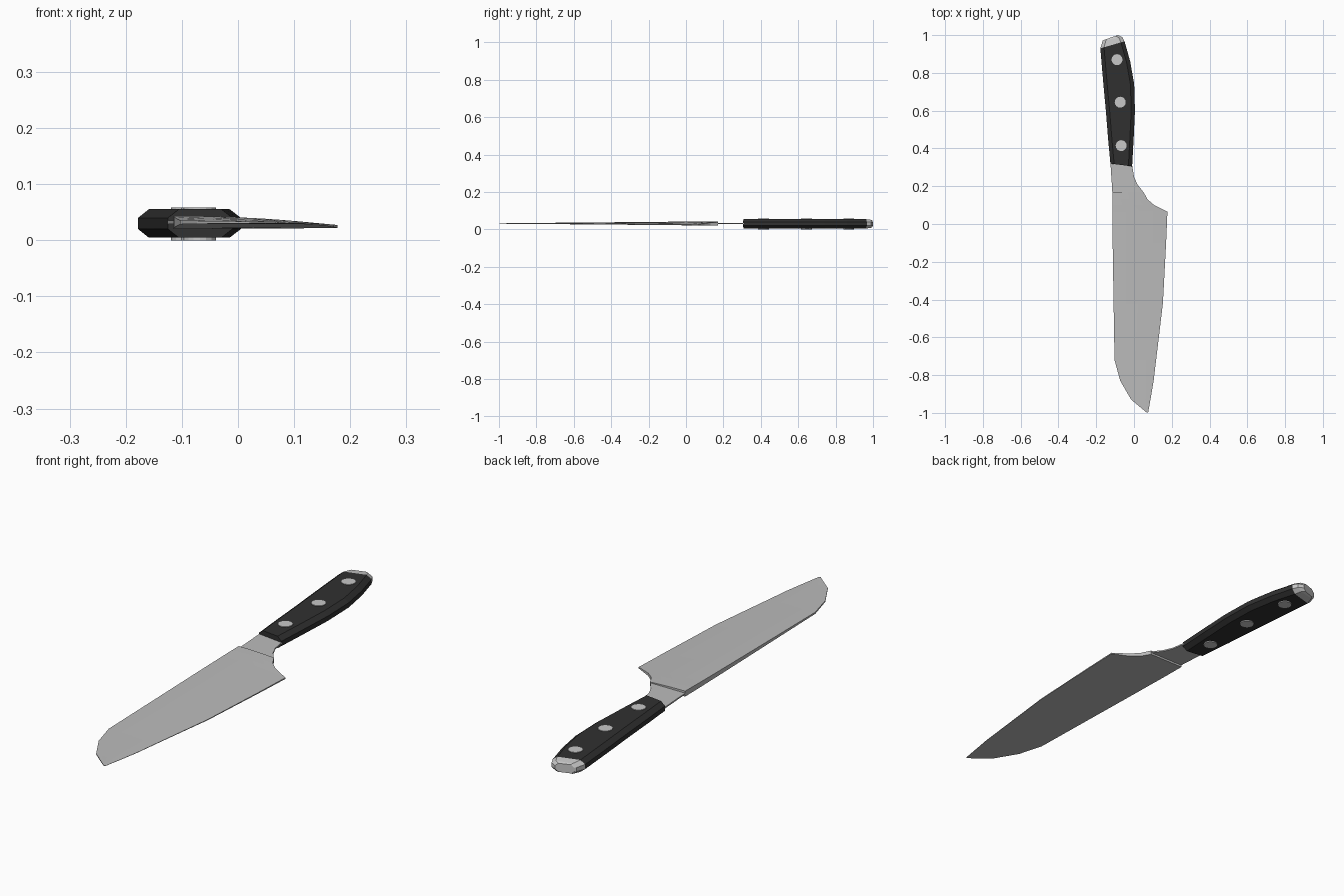
import bpy, bmesh
from mathutils import Vector

if "Cube" in bpy.data.objects:
    bpy.data.objects.remove(bpy.data.objects["Cube"])


def material(name, v):
    m = bpy.data.materials.new(name)
    m.diffuse_color = (v, v, v, 1)
    m.use_nodes = True
    m.node_tree.nodes["Principled BSDF"].inputs["Base Color"].default_value = m.diffuse_color
    return m


STEEL = material("blade steel", 0.50)
BLACK = material("black handle", 0.03)
BRIGHT = material("bright metal", 0.58)


def loft(name, rings, mat):
    """Skin a list of equal-length closed rings and cap both ends."""
    bm = bmesh.new()
    vs = [[bm.verts.new(p) for p in r] for r in rings]
    n = len(rings[0])
    for a, b in zip(vs, vs[1:]):
        for i in range(n):
            j = (i + 1) % n
            bm.faces.new((a[i], a[j], b[j], b[i]))
    bm.faces.new(vs[0])
    bm.faces.new(vs[-1][::-1])
    bmesh.ops.recalc_face_normals(bm, faces=bm.faces)
    me = bpy.data.meshes.new(name)
    bm.to_mesh(me)
    bm.free()
    me.materials.append(mat)
    ob = bpy.data.objects.new(name, me)
    bpy.context.collection.objects.link(ob)
    return ob


# Blade: y, spine x, edge x, cutting-line x, half thickness
blade = [(0.17, -0.115, 0.05, 0.18, 0.0115),
         (0.13, -0.115, 0.072, 0.18, 0.0113),
         (0.10, -0.115, 0.107, 0.178, 0.011),
         (0.065, -0.115, 0.177, 0.177, 0.0105),
         (-0.10, -0.113, 0.17, 0.17, 0.009),
         (-0.42, -0.108, 0.153, 0.153, 0.006),
         (-0.72, -0.103, 0.117, 0.117, 0.0035),
         (-0.83, -0.073, 0.104, 0.104, 0.0028),
         (-0.93, -0.015, 0.087, 0.087, 0.002),
         (-0.998, 0.067, 0.075, 0.075, 0.0012)]
rings = []
for y, xs, xe, line, t in blade:
    top, bottom = [], []
    for k in range(5):
        x = xs + (xe - xs) * k / 4
        f = (x - xs) / (line - xs)
        h = t * (1 - 0.75 * f * f)
        z = 0.032 - 0.7 * t * f * f
        top.append((x, y, z + h))
        bottom.append((x, y, z - h))
    rings.append(top + bottom[::-1])
loft("blade", rings, STEEL)

# Thin tang between blade and handle
tang = [(0.168, -0.115, 0.05), (0.21, -0.117, 0.018),
        (0.25, -0.12, 0.0), (0.33, -0.125, -0.013)]
loft("tang", [[(a, y, 0.035), (b, y, 0.035), (b, y, 0.029), (a, y, 0.029)]
              for y, a, b in tang], STEEL)


def section(xl, yl, xr, yr, c=0.02, s=1.0):
    """Chamfered eight-sided handle section between a left and a right point."""
    l, r = Vector((xl, yl, 0.03)), Vector((xr, yr, 0.03))
    d = (r - l).normalized() * c
    up, side = Vector((0, 0, 0.0255 * s)), Vector((0, 0, 0.010 * s))
    return [l + side, l + d + up, r - d + up, r + side,
            r - side, r - d - up, l + d - up, l - side]


# Handle scales
grip = [(-0.125, 0.32, -0.01, 0.305), (-0.137, 0.45, -0.002, 0.45),
        (-0.149, 0.60, 0.005, 0.60), (-0.162, 0.74, 0.001, 0.74),
        (-0.171, 0.845, -0.02, 0.86), (-0.178, 0.93, -0.05, 0.967)]
loft("handle", [section(*g) for g in grip], BLACK)

# Butt cap
loft("butt_cap", [section(-0.178, 0.93, -0.05, 0.967),
                  section(-0.166, 0.970, -0.062, 0.990, 0.018, 0.85),
                  section(-0.158, 0.975, -0.085, 1.0, 0.014, 0.72)], BRIGHT)

# Three through rivets
for i, (x, y) in enumerate([(-0.09, 0.87), (-0.073, 0.645), (-0.068, 0.415)]):
    bpy.ops.mesh.primitive_cylinder_add(vertices=16, radius=0.029, depth=0.058,
                                        location=(x, y, 0.029))
    ob = bpy.context.object
    ob.name = "rivet_%d" % (i + 1)
    ob.data.materials.append(BRIGHT)
